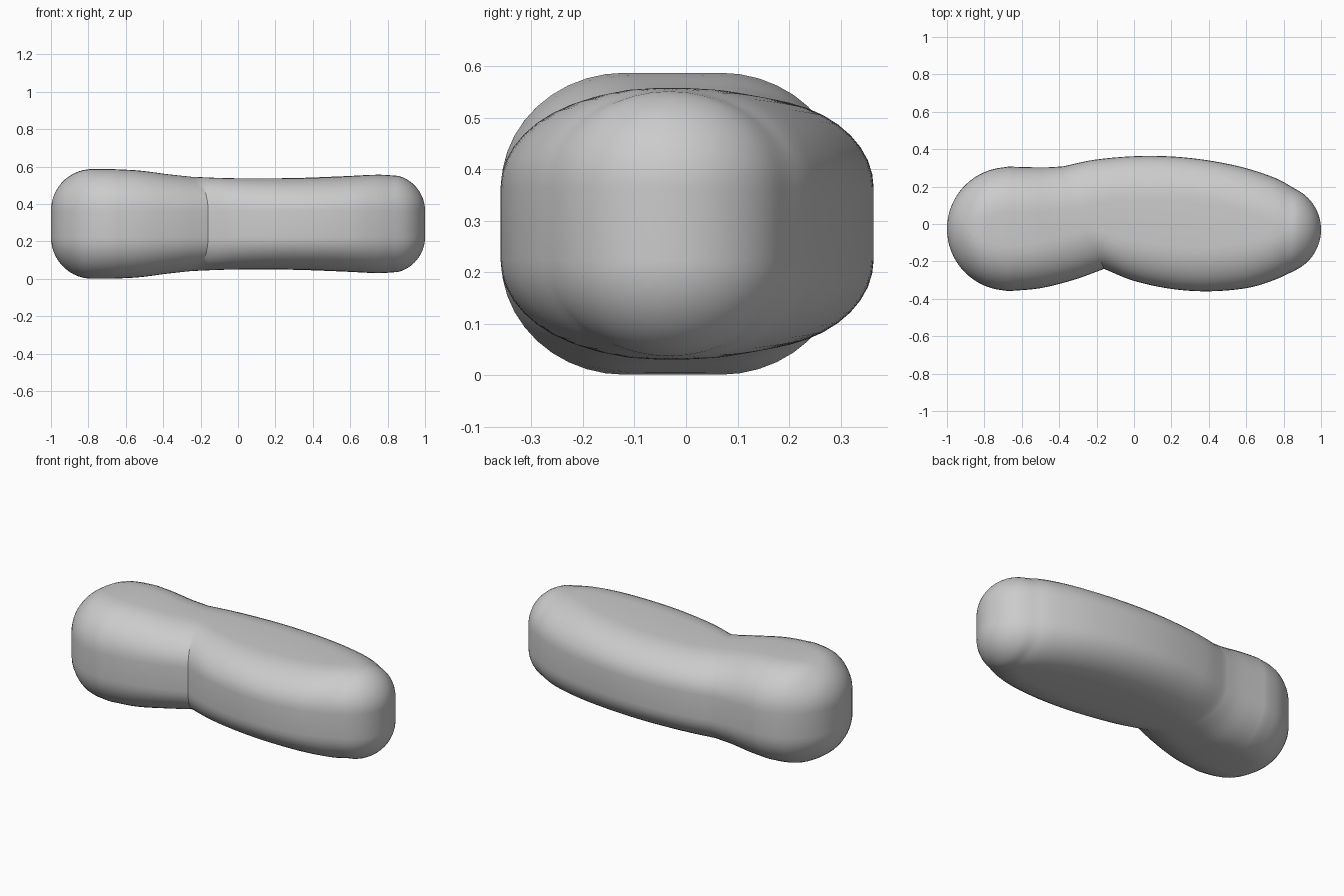
import bpy, bmesh, math
from mathutils import Vector

if "Cube" in bpy.data.objects:
    bpy.data.objects.remove(bpy.data.objects["Cube"])

MID_Z, FLAT, ROUND, SEG = 0.294, 0.07, 0.24, 10

# Stations: (back x, back y, front x, front y, half height)
head = [(-.67, .307, -.67, -.359, .293), (-.57, .304, -.50, -.343, .285),
        (-.47, .303, -.32, -.298, .266), (-.38, .308, -.16, -.240, .252)]
body = [(-.38, .308, -.16, -.240, .252), (-.20, .345, 0.0, -.304, .245),
        (.05, .364, .20, -.347, .243), (.30, .353, .40, -.360, .246),
        (.55, .311, .60, -.343, .255), (.75, .248, .74, -.303, .263),
        (.86, .189, .85, -.254, .257)]


def spline(points, steps=6):
    """Catmull-Rom through the stations."""
    pts = [Vector(p) for p in points]
    pts = [pts[0] * 2 - pts[1]] + pts + [pts[-1] * 2 - pts[-2]]
    out = []
    for i in range(1, len(pts) - 2):
        a, b, c, d = pts[i - 1:i + 3]
        for k in range(steps):
            t = k / steps
            out.append((b * 2 + (c - a) * t + (a * 2 - b * 5 + c * 4 - d) * t * t
                        + (b * 3 - a - c * 3 + d) * t ** 3) * 0.5)
    return out + [pts[-2]]


def cap(cx, cy, r, side, start, rise, top, steps=16):
    """Round end: stations from the wide angle 'start' down to the tip."""
    out = []
    for k in range(1, steps + 1):
        a = math.radians(start) * (1 - k / steps)
        x, w = r * math.cos(a), max(r * math.sin(a), 1e-4)
        d = max(0, x - (r - rise)) / rise
        h = FLAT + (top - FLAT) * math.sqrt(max(0, 1 - d * d))
        px = cx + side * x
        out.append(Vector((px, cy + w, px, cy - w, max(h, FLAT))))
    return out


def section(st):
    """Rounded-rectangle ring standing on the chord of one station."""
    ax, ay, bx, by, h = st
    mid = Vector(((ax + bx) / 2, (ay + by) / 2, MID_Z))
    half = Vector(((ax - bx) / 2, (ay - by) / 2, 0))
    w = half.length
    r = min(ROUND, w)
    ring = []
    for q in range(4):
        for k in range(SEG + 1):
            a = math.pi / 2 * (q + k / SEG)
            su, sz = (1, -1, -1, 1)[q], (1, 1, -1, -1)[q]
            u = su * (w - r) + r * math.cos(a)
            z = sz * FLAT + (h - FLAT) * math.sin(a)
            ring.append(mid + half * (u / w) + Vector((0, 0, z)))
    return ring


# One continuous loft: left cap, head, seam, body, right cap
stations = (cap(-.67, -.026, .33, -1, 90, .22, .293)[::-1] + spline(head)
            + spline(body)[1:] + cap(.76, -.03, .24, 1, 65, .195, .264))
bm = bmesh.new()
rings = [[bm.verts.new(p) for p in section(s)] for s in stations]
n = len(rings[0])
for r0, r1 in zip(rings, rings[1:]):
    for i in range(n):
        j = (i + 1) % n
        bm.faces.new((r0[i], r0[j], r1[j], r1[i]))
bm.faces.new(rings[0])
bm.faces.new(rings[-1][::-1])
bmesh.ops.remove_doubles(bm, verts=bm.verts, dist=0.0004)
bmesh.ops.recalc_face_normals(bm, faces=bm.faces)

mesh = bpy.data.meshes.new("bent_body")
bm.to_mesh(mesh)
bm.free()
grey = bpy.data.materials.new("plain grey")
grey.diffuse_color = (0.6, 0.6, 0.6, 1)
grey.use_nodes = True
grey.node_tree.nodes["Principled BSDF"].inputs["Base Color"].default_value = grey.diffuse_color
mesh.materials.append(grey)
obj = bpy.data.objects.new("bent_body", mesh)
bpy.context.collection.objects.link(obj)
bpy.context.view_layer.objects.active = obj
obj.select_set(True)
bpy.ops.object.shade_smooth_by_angle(angle=math.radians(30))
